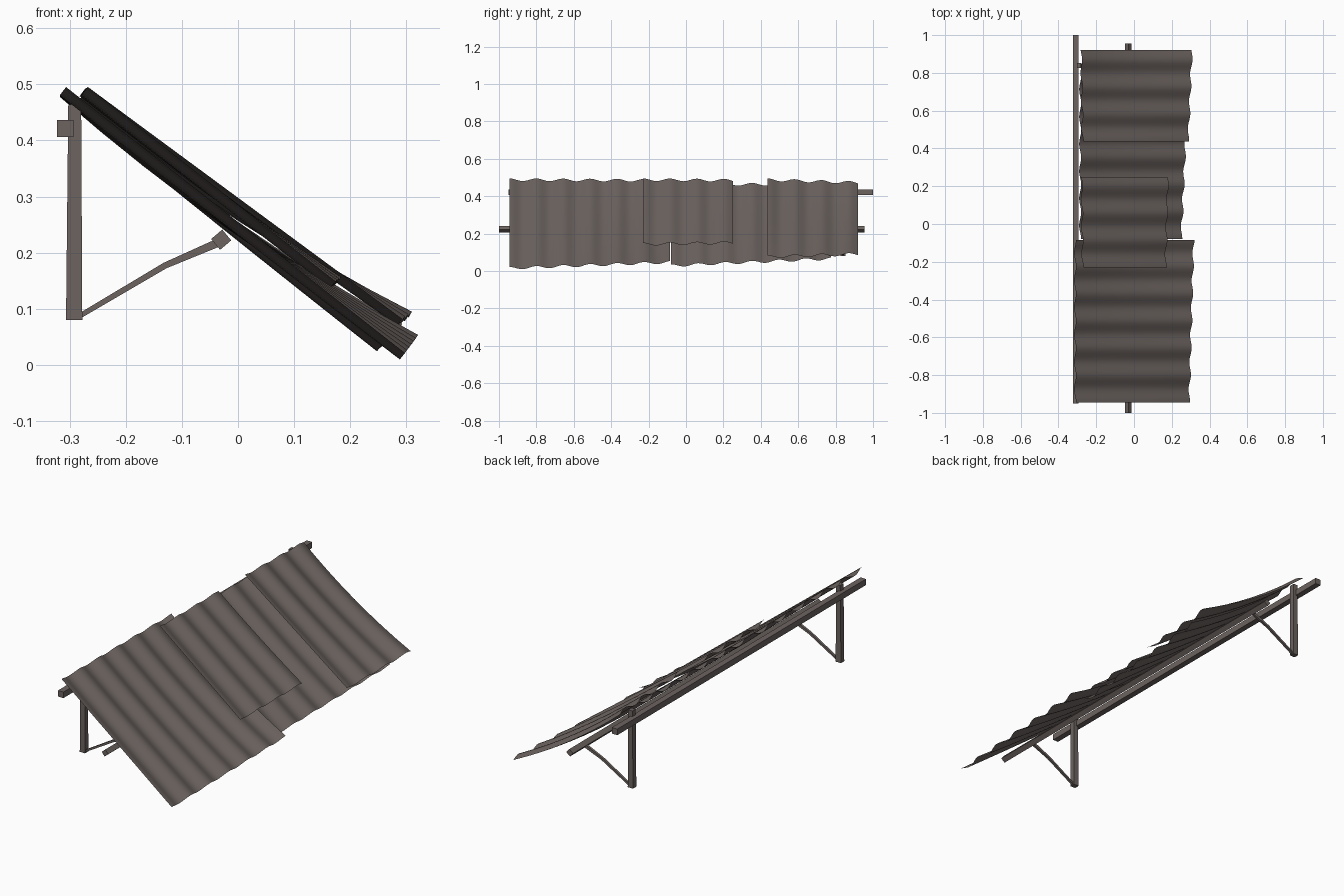
import bpy, bmesh, math
from mathutils import Vector

cube = bpy.data.objects.get("Cube")
if cube:
    bpy.data.objects.remove(cube, do_unlink=True)


def material(name, color):
    m = bpy.data.materials.new(name)
    m.use_nodes = True
    m.diffuse_color = color
    m.node_tree.nodes["Principled BSDF"].inputs["Base Color"].default_value = color
    return m


METAL = material("rusty sheet brown", (0.150, 0.126, 0.117, 1))
WOOD = material("weathered wood", (0.150, 0.126, 0.117, 1))


def finish(name, bm, mat):
    mesh = bpy.data.meshes.new(name)
    bm.to_mesh(mesh)
    bm.free()
    mesh.materials.append(mat)
    obj = bpy.data.objects.new(name, mesh)
    bpy.context.collection.objects.link(obj)
    return obj


def bar(name, points, widths, depth, roll=0.0):
    """Square-cut timber swept through points; each end can have its own width."""
    pts = [Vector(p) for p in points]
    bm = bmesh.new()
    rings = []
    for i, p in enumerate(pts):
        along = (pts[min(i + 1, len(pts) - 1)] - pts[max(i - 1, 0)]).normalized()
        side = Vector((0, 1, 0)) if abs(along.y) < 0.9 else Vector((math.cos(roll), 0, math.sin(roll)))
        across = along.cross(side).normalized()
        w = across * widths[i] / 2
        d = side * depth / 2
        rings.append([bm.verts.new(p + v) for v in (w + d, w - d, -w - d, -w + d)])
    for a, b in zip(rings, rings[1:]):
        for k in range(4):
            j = (k + 1) % 4
            bm.faces.new((a[k], a[j], b[j], b[k]))
    bm.faces.new(rings[0])
    bm.faces.new(rings[-1])
    bmesh.ops.recalc_face_normals(bm, faces=bm.faces)
    return finish(name, bm, WOOD)


def sheet(name, y0, y1, front, back, sag0, sag1, amp=0.009, pitch=0.144):
    """Corrugated panel between two sloping edges, each given as top and bottom (x, z)."""
    bm = bmesh.new()
    cols = round((y1 - y0) / pitch * 10)
    rows = 8
    grid = []
    for i in range(cols + 1):
        t = i / cols
        top = Vector(front[0]).lerp(Vector(back[0]), t)
        low = Vector(front[1]).lerp(Vector(back[1]), t)
        slope = (low - top).normalized()
        normal = Vector((-slope.y, slope.x))
        wave = amp * math.cos(math.tau * (y1 - y0) * t / pitch)
        sag = sag0 + (sag1 - sag0) * t
        line = []
        for j in range(rows + 1):
            s = j / rows
            p = top.lerp(low, s) + normal * (wave - sag * 4 * s * (1 - s))
            line.append(bm.verts.new((p.x, y0 + (y1 - y0) * t, p.y)))
        grid.append(line)
    for a, b in zip(grid, grid[1:]):
        for j in range(rows):
            f = bm.faces.new((a[j], a[j + 1], b[j + 1], b[j]))
            f.smooth = True
    return finish(name, bm, METAL)


# Overlapping roof sheets
sheet("roof_sheet_front", -0.945, -0.085,
      ((-0.312, 0.488), (0.292, 0.014)), ((-0.312, 0.484), (0.316, 0.046)), 0.0, 0.022)
sheet("roof_sheet_middle", -0.08, 0.775,
      ((-0.285, 0.462), (0.25, 0.028)), ((-0.285, 0.465), (0.288, 0.066)), 0.0, 0.018)
sheet("roof_sheet_back", 0.437, 0.92,
      ((-0.273, 0.488), (0.287, 0.075)), ((-0.28, 0.472), (0.307, 0.089)), 0.0, 0.022)
sheet("roof_patch", -0.23, 0.25,
      ((-0.273, 0.488), (0.168, 0.142)), ((-0.278, 0.485), (0.18, 0.15)), 0.0, 0.005)

# Long timbers under the roof
bar("rear_beam", [(-0.308, -0.95, 0.421), (-0.308, 1.0, 0.421)], [0.03] * 2, 0.03)
bar("middle_pole", [(-0.03, -1.0, 0.223), (-0.03, 0.955, 0.223)], [0.025] * 2, 0.026, math.radians(40))

# Posts with bent braces
for label, y in (("front", -0.79), ("back", 0.84)):
    bar(label + "_post", [(-0.292, y, 0.08), (-0.291, y, 0.464)], [0.029, 0.023], 0.026)
    bar(label + "_brace", [(-0.284, y, 0.086), (-0.13, y, 0.177), (-0.03, y, 0.22)],
        [0.009, 0.011, 0.015], 0.012)
